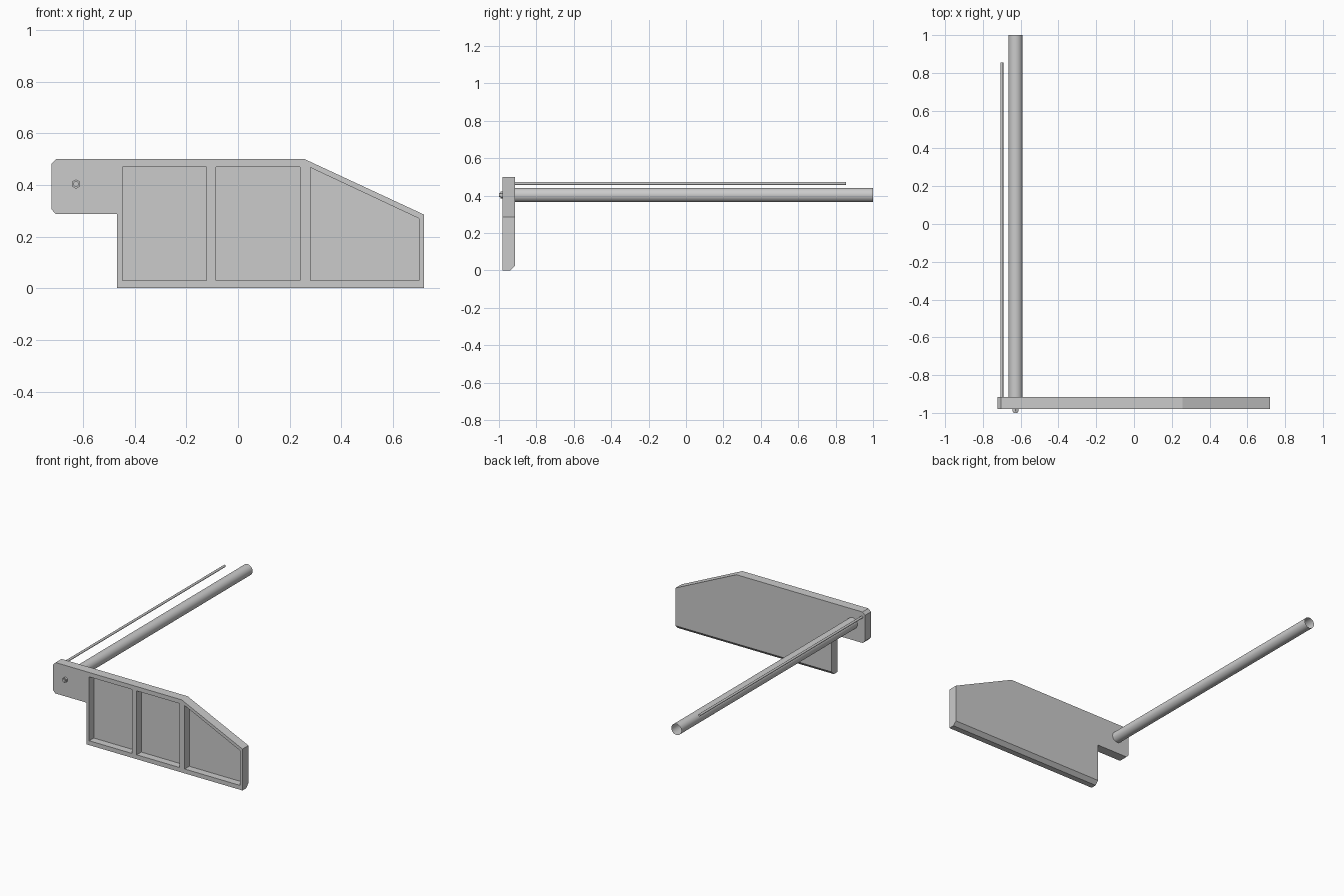
import bpy, bmesh, math

if "Cube" in bpy.data.objects:
    bpy.data.objects.remove(bpy.data.objects["Cube"])

FRONT, BACK = -0.98, -0.915


def prism(name, outline, y0, y1, bevel_foot=0.0):
    """Extrude an x/z outline along y."""
    bm = bmesh.new()
    face = bm.faces.new([bm.verts.new((x, y0, z)) for x, z in outline])
    ext = bmesh.ops.extrude_face_region(bm, geom=[face])
    for v in ext["geom"]:
        if isinstance(v, bmesh.types.BMVert):
            v.co.y = y1
    bmesh.ops.recalc_face_normals(bm, faces=bm.faces)
    if bevel_foot:
        foot = [e for e in bm.edges
                if all(v.co.z < 1e-5 and abs(v.co.y - y1) < 1e-5 for v in e.verts)]
        bmesh.ops.bevel(bm, geom=foot, offset=bevel_foot, segments=1, affect='EDGES')
    mesh = bpy.data.meshes.new(name)
    bm.to_mesh(mesh)
    bm.free()
    obj = bpy.data.objects.new(name, mesh)
    bpy.context.collection.objects.link(obj)
    return obj


def rod(name, x, z, radius, y0, y1, sides, fill='NGON', smooth=True):
    """Cylinder lying along y."""
    bpy.ops.mesh.primitive_cylinder_add(
        vertices=sides, radius=radius, depth=y1 - y0, end_fill_type=fill,
        location=(x, (y0 + y1) / 2, z), rotation=(math.pi / 2, 0, 0))
    obj = bpy.context.object
    obj.name = name
    if smooth:
        bpy.ops.object.shade_smooth_by_angle(angle=math.radians(35))
    return obj


# Plate with mounting arm and chamfered rear foot
plate = prism("end_plate", [
    (-0.722, 0.305), (-0.705, 0.287), (-0.468, 0.287), (-0.468, 0.003 - 0.003),
    (0.72, 0.0), (0.72, 0.285), (0.257, 0.50), (-0.703, 0.50), (-0.722, 0.482)],
    FRONT, BACK, bevel_foot=0.025)

# Three recessed pockets in the front face
pockets = [
    [(-0.447, 0.03), (-0.122, 0.03), (-0.122, 0.47), (-0.447, 0.47)],
    [(-0.085, 0.03), (0.24, 0.03), (0.24, 0.47), (-0.085, 0.47)],
    [(0.28, 0.03), (0.70, 0.03), (0.70, 0.27), (0.28, 0.467)],
]
for outline in pockets:
    cutter = prism("pocket_cutter", outline, FRONT - 0.05, FRONT + 0.05)
    cutter.hide_render = True
    mod = plate.modifiers.new("pocket", 'BOOLEAN')
    mod.operation = 'DIFFERENCE'
    mod.solver = 'EXACT'
    mod.object = cutter
    bpy.context.view_layer.objects.active = plate
    bpy.ops.object.modifier_apply(modifier=mod.name)
    bpy.data.objects.remove(cutter)

# Long open tube and thin rod behind the arm
rod("main_tube", -0.627, 0.403, 0.038, BACK, 1.0, 32, fill='NOTHING')
rod("thin_rod", -0.70, 0.465, 0.008, BACK - 0.005, 0.855, 12)

# Hex nut and stud on the front of the arm
rod("hex_nut", -0.627, 0.403, 0.018, -0.993, FRONT + 0.002, 6, smooth=False)
rod("bolt_stud", -0.627, 0.403, 0.011, -1.0, FRONT, 12)
